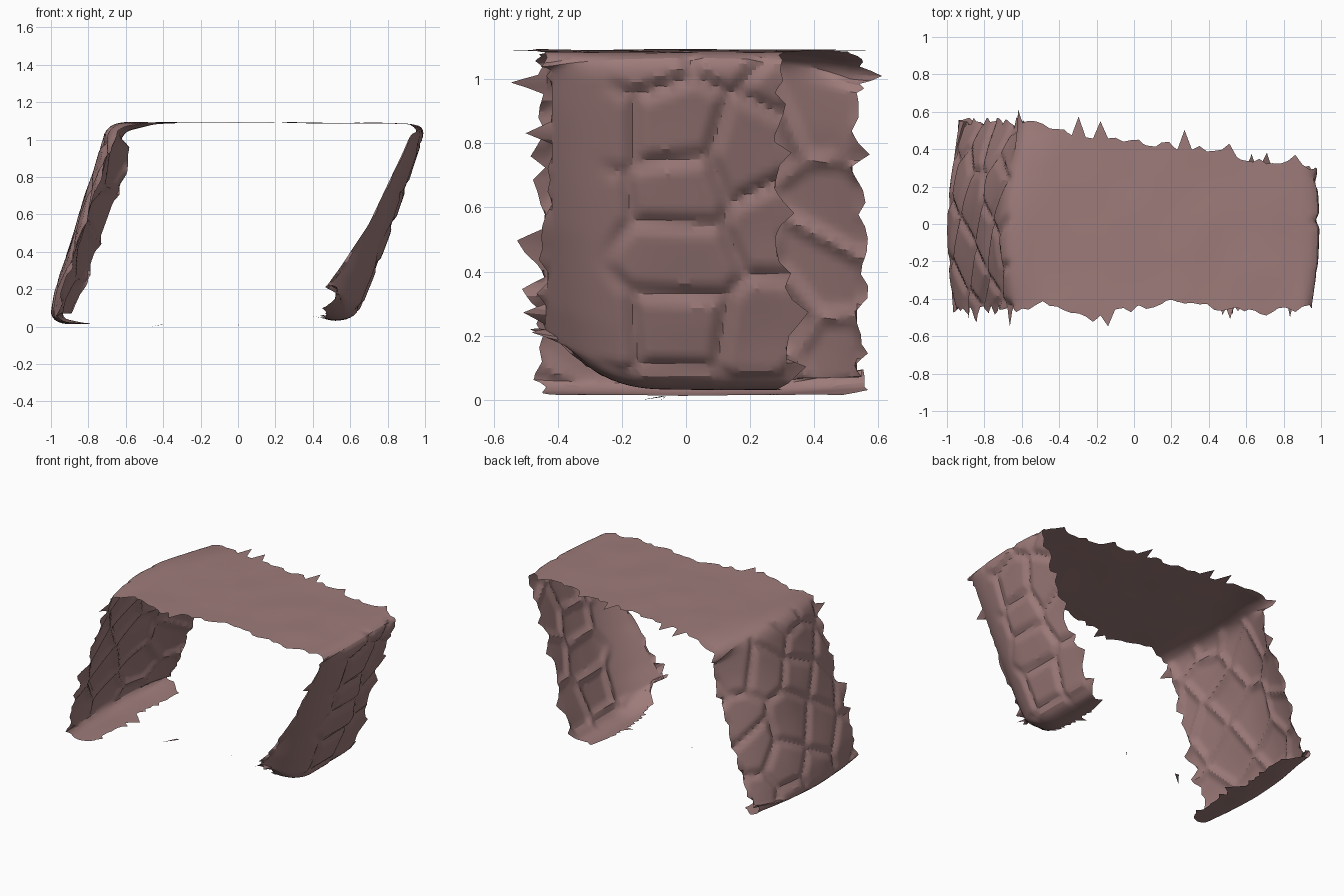
import bpy, bmesh, math, random
from mathutils import Vector, noise

random.seed(11)
if "Cube" in bpy.data.objects:
    bpy.data.objects.remove(bpy.data.objects["Cube"], do_unlink=True)

stone = bpy.data.materials.new("dusty_rose_stone")
stone.use_nodes = True
colour = (0.34, 0.2, 0.195, 1)
stone.diffuse_color = colour
bsdf = stone.node_tree.nodes["Principled BSDF"]
bsdf.inputs["Base Color"].default_value = colour
bsdf.inputs["Roughness"].default_value = 0.9

# Arch profile: x, z, front edge y, back edge y, front inset, back inset
PROFILE = [
    (-.8, .015, -.4, .5, 0, 0),
    (-.94, .015, -.45, .54, .01, .03),
    (-1, .045, -.46, .55, .03, .1),
    (-.975, .19, -.46, .55, .03, .13),
    (-.888, .47, -.46, .55, .04, .14),
    (-.76, .87, -.45, .53, .04, .16),
    (-.71, 1.03, -.45, .53, .05, .15),
    (-.67, 1.08, -.45, .53, .04, .11),
    (-.6, 1.093, -.45, .53, .02, .05),
    (-.45, 1.092, -.42, .51, 0, .01),
    (-.2, 1.09, -.49, .47, 0, 0),
    (.25, 1.09, -.41, .41, 0, 0),
    (.67, 1.088, -.48, .34, 0, 0),
    (.92, 1.085, -.44, .3, 0, 0),
    (.985, 1.07, -.43, .29, .04, .01),
    (.99, 1.01, -.43, .29, .07, .02),
    (.81, .5, -.43, .29, .12, .02),
    (.71, .23, -.45, .32, .19, .02),
    (.65, .09, -.45, .33, .22, .01),
    (.6, .045, -.42, .32, .19, 0),
    (.52, .03, -.37, .28, .13, 0),
    (.45, .045, -.31, .15, .06, 0),
]
STEP = 0.02
COLUMNS = 60
SPACING = 0.28


def resample(points, step):
    """Split each profile segment into even pieces."""
    rows = []
    for a, b in zip(points, points[1:]):
        n = max(1, round(math.dist(a[:2], b[:2]) / step))
        rows += [[p + (q - p) * i / n for p, q in zip(a, b)] for i in range(n)]
    return rows + [list(points[-1])]


def relax(rows, passes):
    """Round the bends of the resampled profile."""
    for _ in range(passes):
        rows = [rows[0]] + [
            [(p + 2 * q + r) / 4 for p, q, r in zip(a, b, c)]
            for a, b, c in zip(rows, rows[1:], rows[2:])
        ] + [rows[-1]]
    return rows


def smoothstep(low, high, value):
    t = min(1, max(0, (value - low) / (high - low)))
    return t * t * (3 - 2 * t)


def joint_distance(spot):
    """Distance from a spot on the sheet to the nearest joint between stones."""
    ranked = sorted(seeds, key=lambda s: (s - spot).length_squared)[:7]
    home = ranked[0]
    return min(((home + s) / 2 - spot).dot((s - home).normalized()) for s in ranked[1:])


def relief(point, along):
    """Flat raised stones divided by bevelled joints; calm on the roof and floor."""
    wall = smoothstep(0.03, 0.1, point.z) * (1 - smoothstep(1.05, 1.088, point.z))
    if point.x > 0:  # worn front part of this wall
        wall *= smoothstep(-0.3, -0.15, point.y)
    swell = noise.noise(point * 4) * 0.008
    if wall == 0:
        return swell * 0.6
    raised = min(1, joint_distance(Vector((along, point.y))) / 0.04)
    return wall * (0.02 * raised - 0.016) + swell * (0.6 + wall * 0.4)


def torn_edge(count, pitch=2):
    """Ragged offsets along an edge, with an occasional longer shard."""
    knots = [random.uniform(-0.025, 0.025) + (random.uniform(0.02, 0.08) if random.random() < 0.12 else 0)
             for _ in range(count // pitch + 2)]
    return [knots[i // pitch] + (knots[i // pitch + 1] - knots[i // pitch]) * (i % pitch) / pitch
            for i in range(count)]


def finish(name, bm):
    mesh = bpy.data.meshes.new(name)
    bm.to_mesh(mesh)
    bm.free()
    mesh.materials.append(stone)
    obj = bpy.data.objects.new(name, mesh)
    bpy.context.collection.objects.link(obj)
    return obj


# Bent stone sheet: two walls and a roof in one open surface
rows = relax(resample(PROFILE, STEP), 2)
last = len(rows) - 1
seeds = [Vector(((i + 0.5 * (j % 2) + random.uniform(-.4, .4)) * SPACING,
                 (j - 2.3 + random.uniform(-.4, .4)) * SPACING))
         for i in range(-1, 17) for j in range(6)]
front_tear, back_tear = torn_edge(last + 1), torn_edge(last + 1)
start_tear, end_tear = torn_edge(COLUMNS + 1), torn_edge(COLUMNS + 1)
bm = bmesh.new()
grid = []
along = 0
for i, (x, z, front, back, inset_front, inset_back) in enumerate(rows):
    before, after = rows[max(0, i - 1)], rows[min(last, i + 1)]
    along += math.dist(rows[i][:2], before[:2])
    tangent = Vector((after[0] - before[0], 0, after[1] - before[1])).normalized()
    outward = Vector((-tangent.z, 0, tangent.x))
    line = []
    for j in range(COLUMNS + 1):
        s = 2 * j / COLUMNS - 1
        point = Vector((x, front + (back - front) * j / COLUMNS, z))
        inset = inset_front * max(0, -s) ** 2.6 + inset_back * max(0, s) ** 2
        point += outward * (relief(point, along) - inset)
        if j == 0:
            point.y -= front_tear[i]
        elif j == COLUMNS:
            point.y += back_tear[i]
        if i == 0:
            point -= tangent * start_tear[j]
        elif i == last:
            point += tangent * end_tear[j]
        point.z = max(0.002, point.z)
        line.append(bm.verts.new(point))
    grid.append(line)

for a, b in zip(grid, grid[1:]):
    for j in range(COLUMNS):
        bm.faces.new((a[j], b[j], b[j + 1], a[j + 1]))
shell = finish("stone_arch_shell", bm)
bpy.context.view_layer.objects.active = shell
shell.select_set(True)
bpy.ops.object.shade_smooth_by_angle(angle=math.radians(25))

# Loose slivers lying on the floor
for name, x, y, size in (("floor_sliver_large", -.43, -.1, .04), ("floor_sliver_small", 0, -.07, .008)):
    bm = bmesh.new()
    corners = [(x - size, y - size, 0), (x + size, y + size * .6, .012), (x + size * .4, y + size * .8, .01)]
    bm.faces.new([bm.verts.new(c) for c in corners])
    finish(name, bm)
